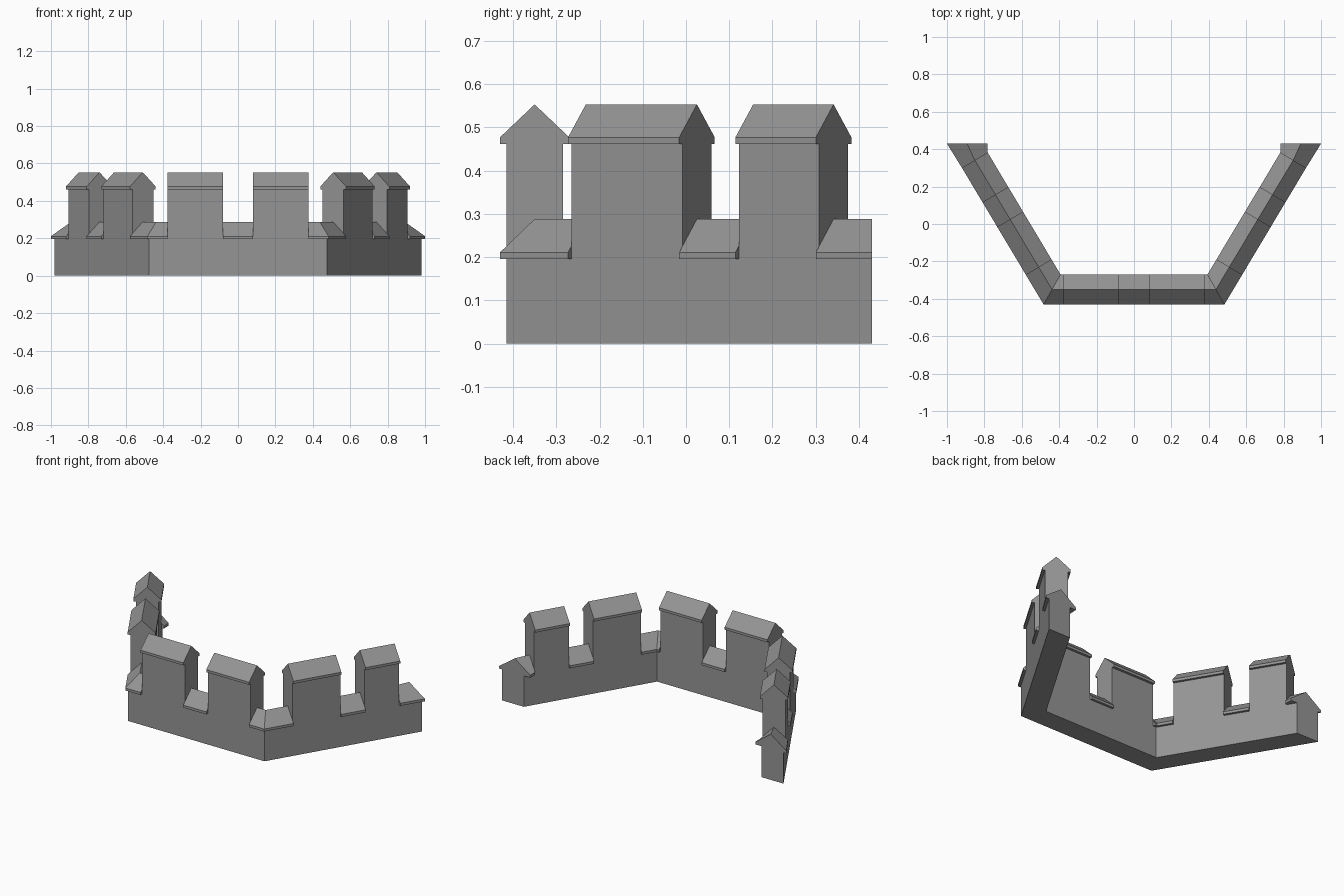
import bpy
import bmesh
from mathutils import Vector

cube = bpy.data.objects.get("Cube")
if cube:
    bpy.data.objects.remove(cube, do_unlink=True)

# One stone colour
stone = bpy.data.materials.new("grey_stone")
stone.use_nodes = True
GREY = (0.3, 0.3, 0.3, 1)
stone.diffuse_color = GREY
bsdf = stone.node_tree.nodes["Principled BSDF"]
bsdf.inputs["Base Color"].default_value = GREY
bsdf.inputs["Roughness"].default_value = 0.9

# Wall plan: outer face line of the right half
CORNER = Vector((0.475, -0.415))
END = Vector((0.98, 0.43))
THICK, OVER = 0.13, 0.015
BASE_TOP = 0.195

along = (END - CORNER).normalized()
front_n = Vector((0, 1))
side_n = Vector((-along.y, along.x))
miter = (front_n + side_n) / (1 + front_n.dot(side_n))
cut = Vector((1 / side_n.x, 0))


def front(x):
    return Vector((x, CORNER.y)), front_n


def side(y):
    return CORNER.lerp(END, (y - CORNER.y) / (END.y - CORNER.y)), side_n


def mirrored(stations):
    flip = lambda v: Vector((-v.x, v.y))
    return [(flip(p), flip(n)) for p, n in reversed(stations)]


def roof(eave, ridge):
    """Gabled coping with a thin upright edge."""
    return [(-OVER, eave), (-OVER, eave + 0.016), (THICK / 2, ridge),
            (THICK + OVER, eave + 0.016), (THICK + OVER, eave)]


def loft(name, stations, profile):
    """Sweep a cross-section of (inward offset, height) through the stations."""
    bm = bmesh.new()
    rings = []
    for p, n in stations:
        rings.append([bm.verts.new((*(p + n * off), z)) for off, z in profile])
    for a, b in zip(rings, rings[1:]):
        for i in range(len(profile)):
            j = (i + 1) % len(profile)
            bm.faces.new((a[i], a[j], b[j], b[i]))
    bm.faces.new(rings[0])
    bm.faces.new(rings[-1][::-1])
    bmesh.ops.recalc_face_normals(bm, faces=bm.faces)
    mesh = bpy.data.meshes.new(name)
    bm.to_mesh(mesh)
    bm.free()
    mesh.materials.append(stone)
    bpy.context.collection.objects.link(bpy.data.objects.new(name, mesh))


base_profile = [(0, 0), (0, BASE_TOP), (THICK, BASE_TOP), (THICK, 0)]
low_profile = roof(BASE_TOP, 0.288)
merlon_profile = [(0, BASE_TOP), (0, 0.461), *roof(0.461, 0.553),
                  (THICK, 0.461), (THICK, BASE_TOP)]

# Continuous base wall with mitred corners
right_run = [(CORNER, miter), (END, cut)]
loft("base_wall", mirrored(right_run) + right_run, base_profile)

# Coping in the middle of the front wall
loft("front_middle_coping", [front(-0.08), front(0.08)], low_profile)

# Merlons and low copings of one half, repeated on the other
parts = {
    "front_merlon": ([front(0.08), front(0.378)], merlon_profile),
    "corner_coping": ([front(0.378), (CORNER, miter), side(-0.265)], low_profile),
    "side_front_merlon": ([side(-0.265), side(-0.008)], merlon_profile),
    "side_middle_coping": ([side(-0.008), side(0.122)], low_profile),
    "side_back_merlon": ([side(0.122), side(0.308)], merlon_profile),
    "end_coping": ([side(0.308), (END, cut * 1.16)], low_profile),
}
for name, (stations, profile) in parts.items():
    loft("left_" + name, stations, profile)
    loft("right_" + name, mirrored(stations), profile)
